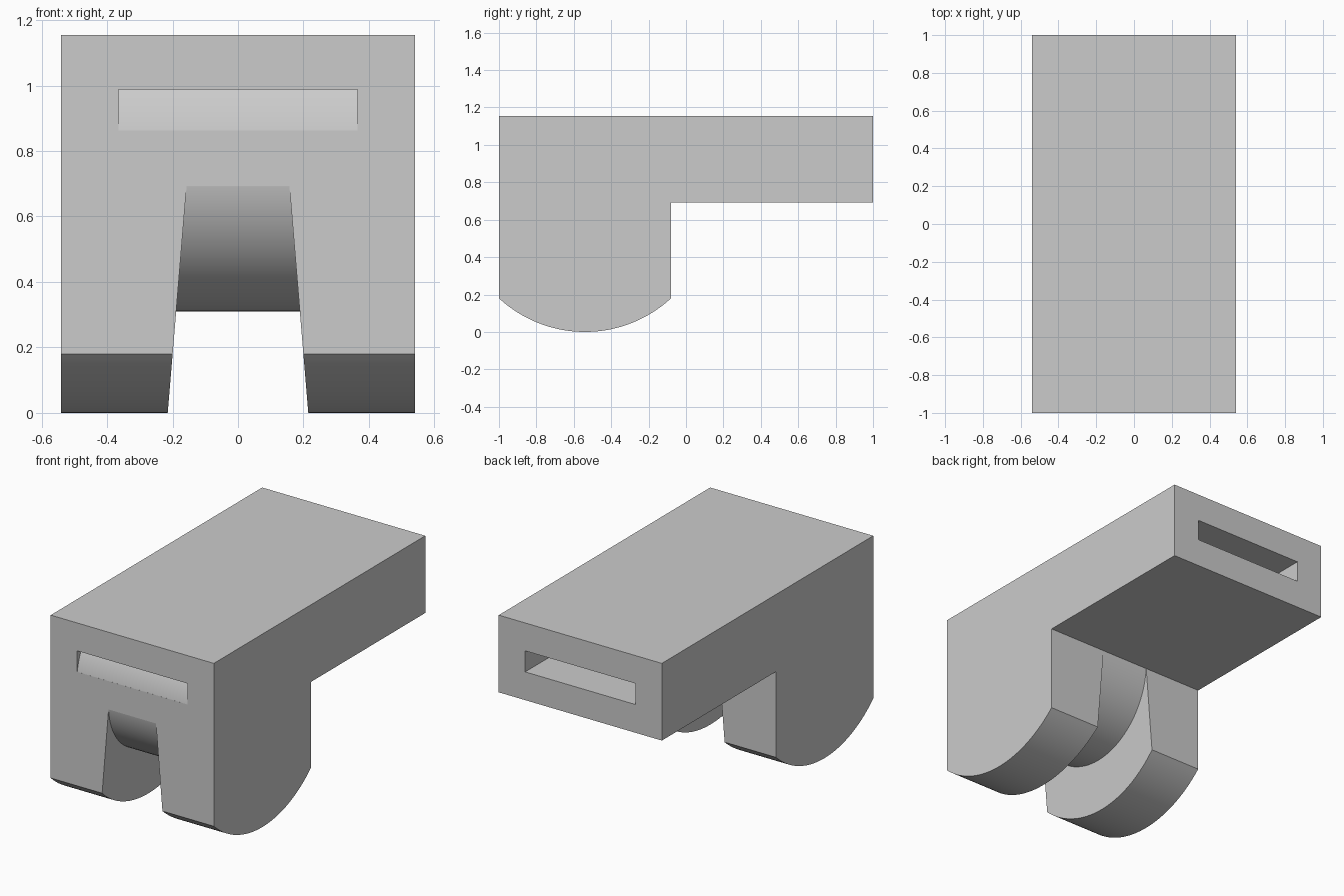
import bpy, bmesh, math
from mathutils import Matrix, Vector

cube = bpy.data.objects.get("Cube")
if cube:
    bpy.data.objects.remove(cube)

grey = bpy.data.materials.new("plain grey")
grey.use_nodes = True
colour = (0.6, 0.6, 0.6, 1)
grey.diffuse_color = colour
grey.node_tree.nodes["Principled BSDF"].inputs["Base Color"].default_value = colour


def prism(name, outline, start, step):
    """Extrude a flat outline; start maps its points to 3D, step is the extrusion."""
    bm = bmesh.new()
    face = bm.faces.new([bm.verts.new(start(a, b)) for a, b in outline])
    out = bmesh.ops.extrude_face_region(bm, geom=[face])
    verts = [v for v in out["geom"] if isinstance(v, bmesh.types.BMVert)]
    bmesh.ops.translate(bm, verts=verts, vec=Vector(step))
    bmesh.ops.recalc_face_normals(bm, faces=bm.faces)
    mesh = bpy.data.meshes.new(name)
    bm.to_mesh(mesh)
    bm.free()
    obj = bpy.data.objects.new(name, mesh)
    bpy.context.collection.objects.link(obj)
    mesh.materials.append(grey)
    return obj


def subtract(target, tool):
    mod = target.modifiers.new("cut", "BOOLEAN")
    mod.operation = "DIFFERENCE"
    mod.solver = "EXACT"
    mod.object = tool
    bpy.context.view_layer.objects.active = target
    bpy.ops.object.modifier_apply(modifier=mod.name)


def arc(y, z, radius, begin, end, count):
    angles = [begin + (end - begin) * i / count for i in range(count + 1)]
    return [(y + radius * math.cos(a), z + radius * math.sin(a)) for a in angles]


HALF_WIDTH, TOP, UNDERSIDE = 0.54, 1.155, 0.693
LEG_Y, LEG_HALF, LEG_RADIUS = -0.54, 0.46, 0.678

# Side profile: long block with a round-bottomed leg at the front
swing = math.asin(LEG_HALF / LEG_RADIUS)
down = -math.pi / 2
profile = [(-1, TOP)]
profile += arc(LEG_Y, LEG_RADIUS, LEG_RADIUS, down - swing, down + swing, 40)
profile += [(LEG_Y + LEG_HALF, UNDERSIDE), (1, UNDERSIDE), (1, TOP)]
body = prism("bracket_body", profile,
             lambda a, b: (-HALF_WIDTH, a, b), (2 * HALF_WIDTH, 0, 0))

# Round core left standing inside the slot and between the legs
core = prism("core_helper", arc(LEG_Y, 0.7775, 0.4675, 0, 2 * math.pi * 95 / 96, 95),
             lambda a, b: (-0.6, a, b), (1.2, 0, 0))

# Strap slot running lengthwise
slot = prism("slot_cutter", [(-0.365, 0.862), (0.365, 0.862), (0.365, 0.988), (-0.365, 0.988)],
             lambda a, b: (a, -1.1, b), (0, 2.2, 0))

# Tapered gap between the two legs, kept clear of the rear underside
gap = prism("leg_gap_cutter", [(-0.223, -0.1), (0.223, -0.1), (0.157, UNDERSIDE), (-0.157, UNDERSIDE)],
            lambda a, b: (a, -1.1, b), (0, 1.2, 0))

for cutter in (slot, gap):
    subtract(cutter, core)
    subtract(body, cutter)
for helper in (slot, gap, core):
    bpy.data.objects.remove(helper)

# Smooth the curved faces, keep the edges crisp
bpy.ops.object.select_all(action="DESELECT")
body.select_set(True)
bpy.context.view_layer.objects.active = body
bpy.ops.object.shade_smooth_by_angle(angle=math.radians(20))
